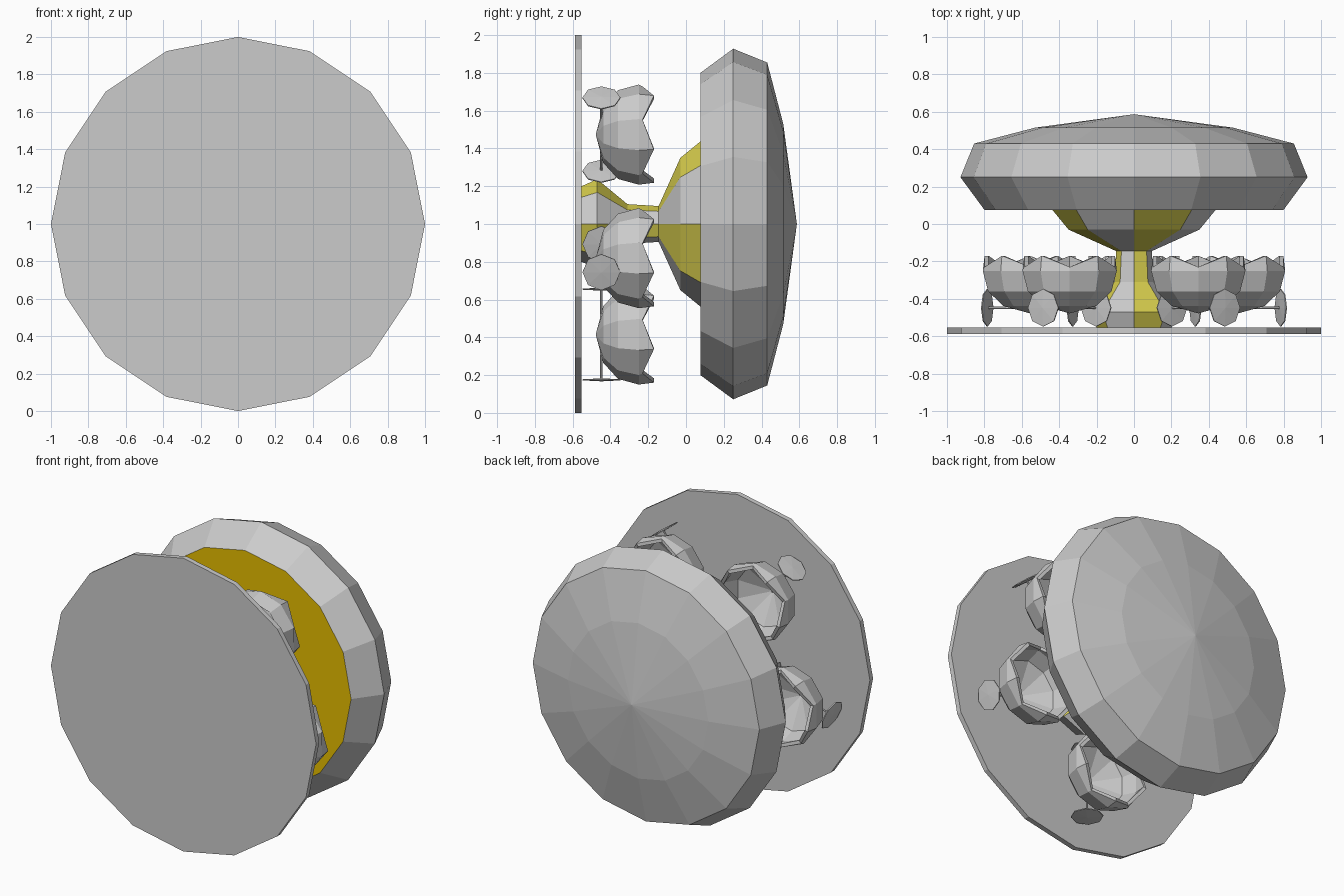
import bpy, bmesh, math
from mathutils import Matrix, Vector

if "Cube" in bpy.data.objects:
    bpy.data.objects.remove(bpy.data.objects["Cube"])


def material(name, rgb):
    m = bpy.data.materials.new(name)
    m.diffuse_color = (*rgb, 1)
    m.use_nodes = True
    m.node_tree.nodes["Principled BSDF"].inputs["Base Color"].default_value = m.diffuse_color
    return m


GREY = material("light grey", (0.6, 0.6, 0.6))
GOLD = material("gold", (0.8, 0.52, 0.0))
YELLOW = material("stripe yellow", (0.73, 0.66, 0.08))


def lathe(name, profile, sides, mats, shape=None, place=None, rule=None):
    """Spin (radius, y) points about the y axis; shape may adjust each ring point."""
    bm = bmesh.new()
    rings = []
    for k, (r, y) in enumerate(profile):
        if r == 0:
            rings.append([bm.verts.new((0, y, 0))] * sides)
            continue
        ring = []
        for i in range(sides):
            rr, yy = shape(k, i, r, y) if shape else (r, y)
            a = 2 * math.pi * i / sides
            ring.append(bm.verts.new((rr * math.cos(a), yy, rr * math.sin(a))))
        rings.append(ring)
    for lo, hi in zip(rings, rings[1:]):
        for i in range(sides):
            j = (i + 1) % sides
            quad = list(dict.fromkeys((lo[i], lo[j], hi[j], hi[i])))
            f = bm.faces.new(quad)
            if rule:
                f.material_index = rule(i, f)
    bmesh.ops.recalc_face_normals(bm, faces=bm.faces)
    me = bpy.data.meshes.new(name)
    bm.to_mesh(me)
    bm.free()
    for m in mats:
        me.materials.append(m)
    ob = bpy.data.objects.new(name, me)
    bpy.context.collection.objects.link(ob)
    ob.matrix_world = place or Matrix.Translation((0, 0, 1))
    return ob


# Flat front plate
lathe("base_plate", [(0, -0.587), (1, -0.587), (1, -0.553), (0, -0.553)], 16, [GREY])

# Waisted pillar with alternating stripes
lathe("striped_pillar",
      [(0, -0.553), (0.2, -0.553), (0.237, -0.47), (0.105, -0.31),
       (0.095, -0.145), (0.35, -0.03), (0.44, 0.08), (0, 0.08)],
      8, [GREY, YELLOW], rule=lambda i, f: i % 2)


# Domed canopy with a gold underside
def underside(i, f):
    return 1 if all(v.co.y < 0.09 for v in f.verts) else 0


lathe("canopy",
      [(0, 0.076), (0.8, 0.076), (0.928, 0.25), (0.855, 0.43), (0.53, 0.515), (0, 0.587)],
      16, [GREY, GOLD], rule=underside)


# Cups: ten-sided round bowls with a zigzag rim
def zigzag(k, i, r, y):
    return r, y - (0.06 if k in (4, 5) and i % 2 else 0)


CUP = [(0, -0.478), (0.15, -0.438), (0.235, -0.36), (0.265, -0.25), (0.255, -0.17),
       (0.232, -0.17), (0.238, -0.25), (0.205, -0.345), (0, -0.45)]

for n in range(5):
    a = math.radians(-90 + 72 * n)
    out = Vector((math.cos(a), 0, math.sin(a)))
    spin = Matrix.Rotation(-a, 4, 'Y')
    centre = Vector((0, 0, 1)) + out * 0.585
    lathe(f"cup_{n + 1}", CUP, 10, [GREY], shape=zigzag,
          place=Matrix.Translation(centre) @ spin)

    # Thin axle with a wheel on each end, lying along the radial direction
    turn = spin @ Matrix.Rotation(-math.pi / 2, 4, 'Z')
    hub = centre + Vector((0, -0.448, 0))
    place = Matrix.Translation(hub) @ turn
    lathe(f"axle_{n + 1}", [(0, -0.24), (0.006, -0.24), (0.006, 0.24), (0, 0.24)],
          6, [GREY], place=place)
    for side, s in (("inner", -0.24), ("outer", 0.24)):
        lathe(f"{side}_wheel_{n + 1}",
              [(0, s - 0.008), (0.1, s - 0.003), (0.1, s + 0.003), (0, s + 0.008)],
              8, [GREY], place=place)
